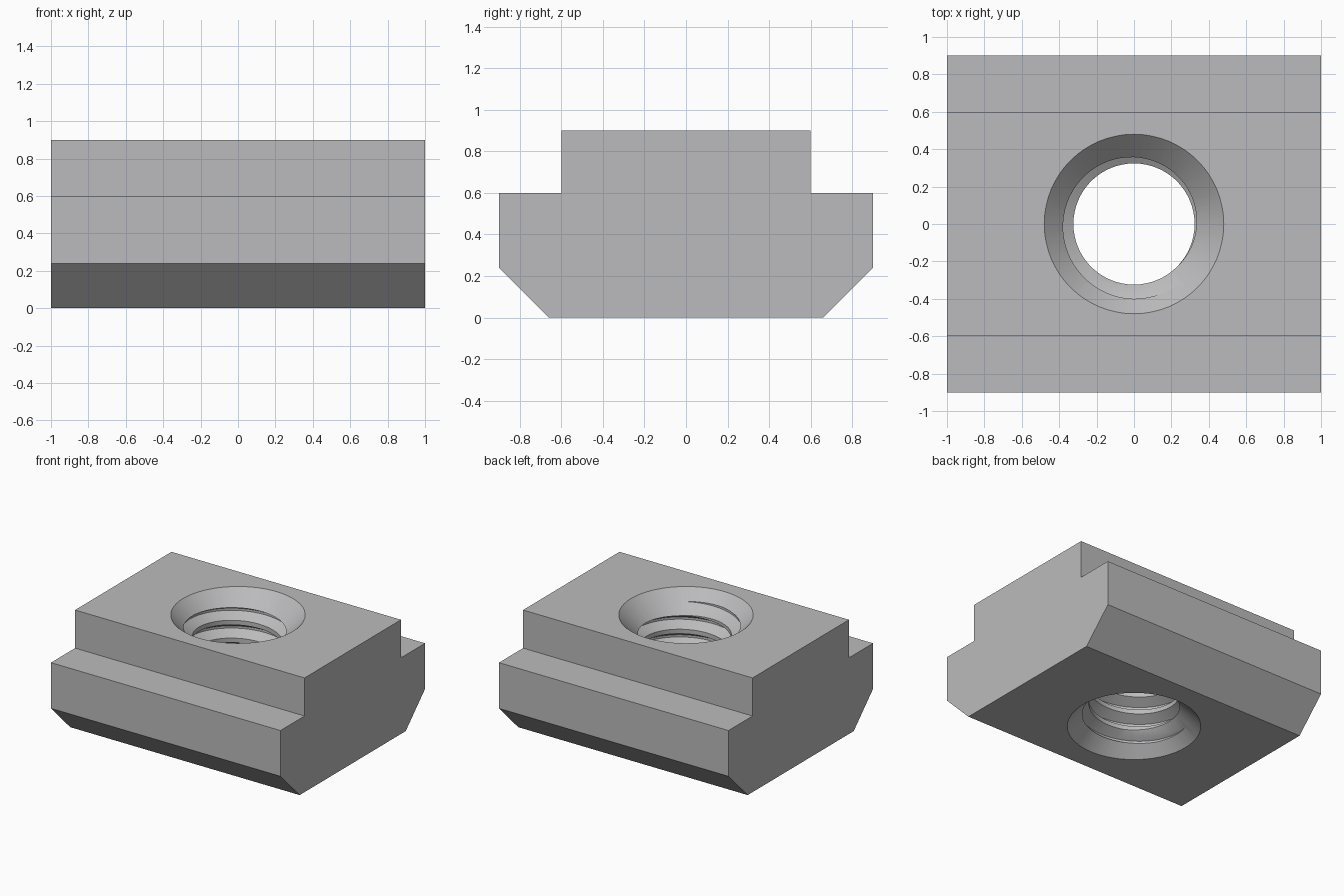
import bpy, bmesh, math

if "Cube" in bpy.data.objects:
    bpy.data.objects.remove(bpy.data.objects["Cube"], do_unlink=True)

STEPS = 64            # sides around the hole
PITCH = 0.14
MINOR, MAJOR = 0.324, 0.4

steel = bpy.data.materials.new("grey steel")
steel.use_nodes = True
steel.diffuse_color = (0.5, 0.5, 0.51, 1)
steel.node_tree.nodes["Principled BSDF"].inputs["Base Color"].default_value = (0.5, 0.5, 0.51, 1)


def to_object(name, bm):
    bmesh.ops.recalc_face_normals(bm, faces=bm.faces[:])
    mesh = bpy.data.meshes.new(name)
    bm.to_mesh(mesh)
    bm.free()
    mesh.materials.append(steel)
    obj = bpy.data.objects.new(name, mesh)
    bpy.context.collection.objects.link(obj)
    return obj


def nut_body():
    """Stepped, chamfered section extruded along x."""
    half = [(0.66, 0), (0.9, 0.24), (0.9, 0.6), (0.6, 0.6), (0.6, 0.9)]
    section = half + [(-y, z) for y, z in reversed(half)]
    bm = bmesh.new()
    face = bm.faces.new([bm.verts.new((-1, y, z)) for y, z in section])
    ext = bmesh.ops.extrude_face_region(bm, geom=[face], use_keep_orig=True)
    moved = [v for v in ext["geom"] if isinstance(v, bmesh.types.BMVert)]
    bmesh.ops.translate(bm, verts=moved, vec=(2, 0, 0))
    return to_object("slot_nut", bm)


def countersink(name, z, r_low, r_high):
    """Cone cutter, 0.28 deep, for the mouth of the hole."""
    bm = bmesh.new()
    bmesh.ops.create_cone(bm, cap_ends=True, segments=STEPS,
                          radius1=r_low, radius2=r_high, depth=0.28)
    bmesh.ops.translate(bm, verts=bm.verts[:], vec=(0, 0, z))
    return to_object(name, bm)


def thread_rod(turns=10):
    """Closed right-handed screw; each turn shares its edge with the next."""
    profile = [(MINOR, 0), (MAJOR, PITCH * 0.3125),
               (MAJOR, PITCH * 0.4375), (MINOR, PITCH * 0.75)]
    start = 0.656 - 6 * PITCH
    bm = bmesh.new()
    rows = []
    for k in range((turns + 1) * STEPS + 1):
        a = 2 * math.pi * k / STEPS
        rise = start + PITCH * k / STEPS
        # the last turn only supplies the shared upper edge
        pts = profile if k <= turns * STEPS else profile[:1]
        rows.append([bm.verts.new((r * math.cos(a), r * math.sin(a), rise + z))
                     for r, z in pts])
    last = turns * STEPS
    strips = [rows[k] + [rows[k + STEPS][0]] for k in range(last + 1)]
    for a, b in zip(strips, strips[1:]):
        for i in range(len(profile)):
            bm.faces.new((a[i], b[i], b[i + 1], a[i + 1]))
    # fan caps over the stepped ends
    for first, strip in ((0, strips[0]), (last, strips[last])):
        loop = [rows[first + i][0] for i in range(STEPS + 1)] + strip[-2:0:-1]
        z = sum(v.co.z for v in loop) / len(loop)
        hub = bm.verts.new((0, 0, z))
        for i, v in enumerate(loop):
            bm.faces.new((hub, v, loop[(i + 1) % len(loop)]))
    return to_object("thread_cutter", bm)


body = nut_body()
cutters = [countersink("top_countersink_cutter", 0.86, 0.3, 0.58),
           countersink("bottom_countersink_cutter", 0.04, 0.58, 0.3),
           thread_rod()]

# Cut the countersinks, then the threaded hole
bpy.ops.object.select_all(action='DESELECT')
bpy.context.view_layer.objects.active = body
body.select_set(True)
for cutter in cutters:
    cutter.hide_render = True
    mod = body.modifiers.new(cutter.name, 'BOOLEAN')
    mod.operation = 'DIFFERENCE'
    mod.solver = 'EXACT'
    mod.object = cutter
    bpy.ops.object.modifier_apply(modifier=mod.name)
    bpy.data.objects.remove(cutter, do_unlink=True)

bpy.ops.object.shade_smooth_by_angle(angle=math.radians(25))
